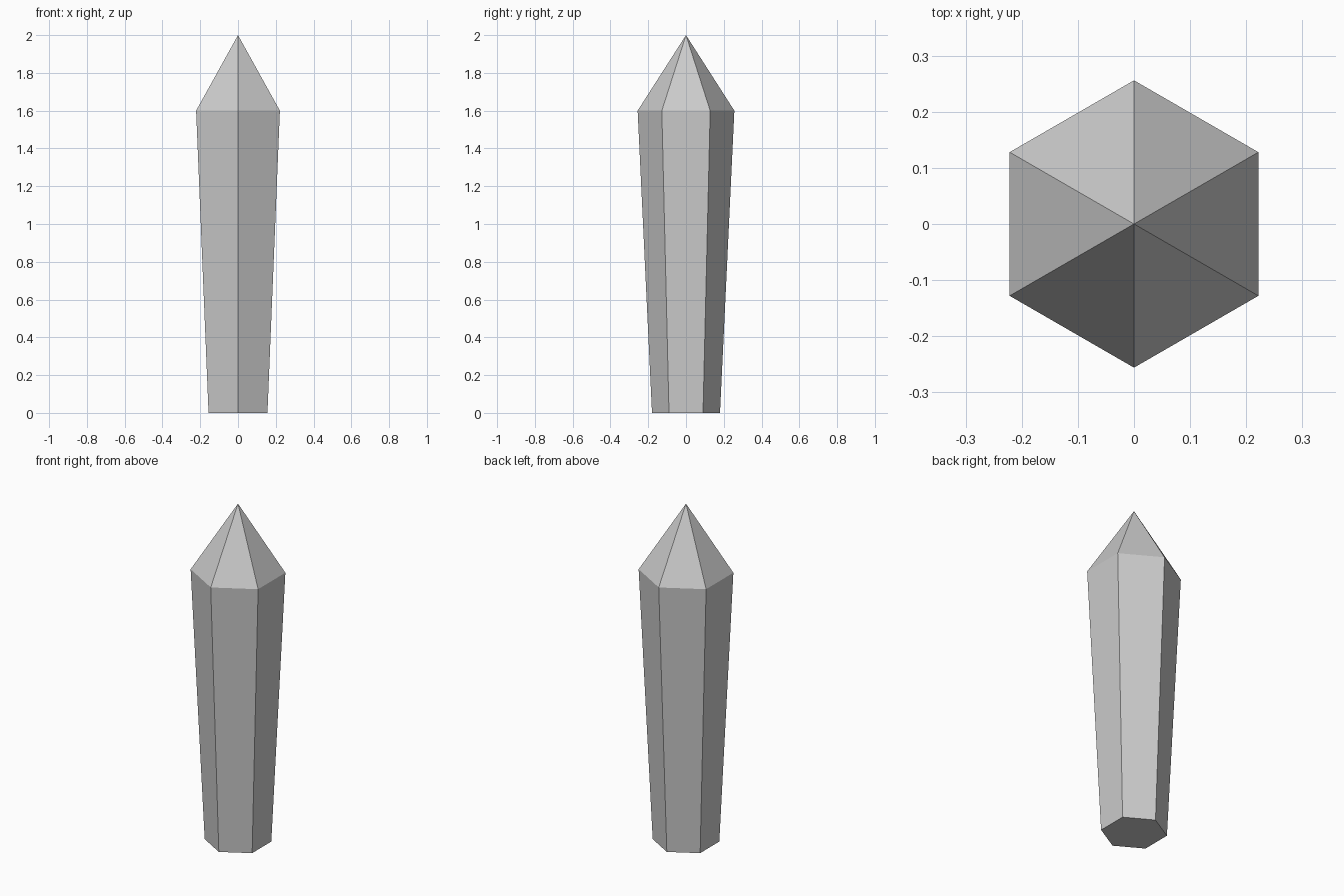
import bpy, bmesh
from math import cos, sin, pi

if "Cube" in bpy.data.objects:
    bpy.data.objects.remove(bpy.data.objects["Cube"])

SIDES = 6
BASE_RADIUS, SHOULDER_RADIUS = 0.18, 0.256
SHOULDER_Z, TIP_Z = 1.6, 2.0

bm = bmesh.new()


def ring(radius, z):
    """Hexagonal ring with corners on the y axis."""
    angles = [pi / 2 + 2 * pi * i / SIDES for i in range(SIDES)]
    return [bm.verts.new((radius * cos(a), radius * sin(a), z)) for a in angles]


# Flat base, tapered shaft and pointed tip
base = ring(BASE_RADIUS, 0)
shoulder = ring(SHOULDER_RADIUS, SHOULDER_Z)
tip = bm.verts.new((0, 0, TIP_Z))
bm.faces.new(base[::-1])
for i in range(SIDES):
    j = (i + 1) % SIDES
    bm.faces.new((base[i], base[j], shoulder[j], shoulder[i]))
    bm.faces.new((shoulder[i], shoulder[j], tip))

mesh = bpy.data.meshes.new("crystal")
bm.to_mesh(mesh)
bm.free()
bpy.context.collection.objects.link(bpy.data.objects.new("crystal", mesh))
